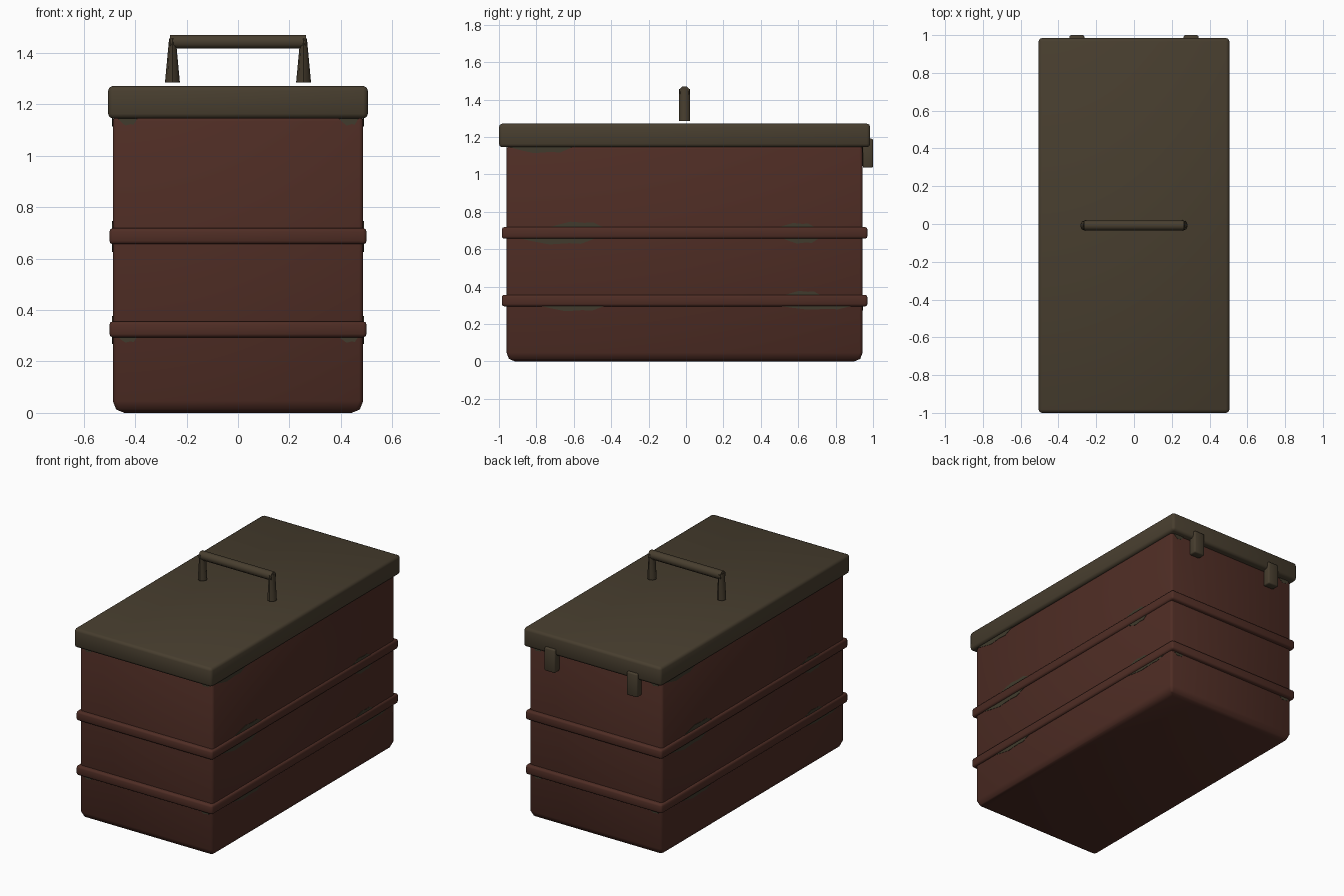
import bpy, bmesh, math
from mathutils import Matrix, Vector

cube = bpy.data.objects.get("Cube")
if cube:
    bpy.data.objects.remove(cube, do_unlink=True)


def material(name, rgb):
    m = bpy.data.materials.new(name)
    m.use_nodes = True
    m.diffuse_color = (*rgb, 1)
    m.node_tree.nodes["Principled BSDF"].inputs["Base Color"].default_value = (*rgb, 1)
    return m


RED = material("rust_red", (0.078, 0.026, 0.018))
OLIVE = material("dark_olive", (0.064, 0.048, 0.028))
WORN = material("worn_green", (0.052, 0.044, 0.026))
MID_Y = -0.0075


def finish(name, bm, mat):
    bmesh.ops.recalc_face_normals(bm, faces=bm.faces)
    mesh = bpy.data.meshes.new(name)
    bm.to_mesh(mesh)
    bm.free()
    mesh.materials.append(mat)
    obj = bpy.data.objects.new(name, mesh)
    bpy.context.collection.objects.link(obj)
    bpy.ops.object.select_all(action='DESELECT')
    obj.select_set(True)
    bpy.context.view_layer.objects.active = obj
    bpy.ops.object.shade_smooth_by_angle(angle=math.radians(50))
    return obj


def box(name, size, centre, bevel, mat, bottom_bevel=0):
    bm = bmesh.new()
    bmesh.ops.create_cube(bm, size=1)
    bmesh.ops.scale(bm, vec=size, verts=bm.verts)
    if bottom_bevel:
        low = [e for e in bm.edges if all(v.co.z < 0 for v in e.verts)]
        bmesh.ops.bevel(bm, geom=low, offset=bottom_bevel, segments=2,
                        profile=0.5, affect='EDGES')
        edges = [e for e in bm.edges if e.calc_face_angle(0) > 1]
    else:
        edges = list(bm.edges)
    bmesh.ops.bevel(bm, geom=edges, offset=bevel, segments=2,
                    profile=0.5, affect='EDGES')
    bmesh.ops.translate(bm, vec=centre, verts=bm.verts)
    return finish(name, bm, mat)


# Chest body, reinforcing bands and lid
box("body", (0.974, 1.904, 1.15), (0, MID_Y, 0.575), 0.016, RED, 0.045)
for name, z in (("lower_band", 0.325), ("upper_band", 0.687)):
    box(name, (1.0, 1.955, 0.062), (0, MID_Y, z), 0.013, RED)
box("lid", (1.01, 1.985, 0.126), (0, MID_Y, 1.208), 0.018, OLIVE)

# Hinges on the back
for side, name in ((1, "left_hinge"), (-1, "right_hinge")):
    box(name, (0.078, 0.055, 0.155), (side * 0.302, 0.9725, 1.113), 0.008, OLIVE)

# Handle: faceted grip on two flared posts
bm = bmesh.new()
bmesh.ops.create_cone(bm, cap_ends=True, segments=8, radius1=0.029, radius2=0.029,
                      depth=0.53)
bmesh.ops.rotate(bm, matrix=Matrix.Rotation(math.pi / 8, 3, 'Z'), verts=bm.verts)
bmesh.ops.rotate(bm, matrix=Matrix.Rotation(math.pi / 2, 3, 'Y'), verts=bm.verts)
bmesh.ops.translate(bm, vec=(0, MID_Y, 1.443), verts=bm.verts)
finish("handle_grip", bm, OLIVE)
for side, name in ((1, "left_handle_post"), (-1, "right_handle_post")):
    bm = bmesh.new()
    bmesh.ops.create_cone(bm, cap_ends=True, segments=8, radius1=0.029,
                          radius2=0.029, depth=0.17)
    for v in bm.verts:
        v.co.x *= 0.45 if v.co.z > 0 else 1
    bmesh.ops.translate(bm, vec=(side * 0.255, MID_Y, 1.37), verts=bm.verts)
    finish(name, bm, OLIVE)

# Worn paint patches beside the bands and below the lid
OUTLINE = ((-0.5, 0), (-0.32, 0.5), (-0.1, 1), (0.15, 0.8), (0.3, 0.9), (0.5, 0))


def worn_patch(name, turn, along, z, length, height):
    bm = bmesh.new()
    reach = 0.489 if turn in (90, 270) else 0.9535
    verts = [bm.verts.new((along + u * length, -reach, z + v * height))
             for u, v in OUTLINE]
    face = bm.faces.new(verts)
    solid = bmesh.ops.extrude_face_region(bm, geom=[face])["geom"]
    bmesh.ops.translate(bm, vec=(0, 0.004, 0),
                        verts=[v for v in solid if isinstance(v, bmesh.types.BMVert)])
    bmesh.ops.rotate(bm, matrix=Matrix.Rotation(math.radians(turn), 3, 'Z'),
                     verts=bm.verts)
    bmesh.ops.translate(bm, vec=Vector((0, MID_Y, 0)), verts=bm.verts)
    finish(name, bm, WORN)


PATCHES = (
    (-0.58, 0.715, 0.3, 0.032), (-0.68, 0.66, 0.42, -0.035),
    (0.6, 0.715, 0.2, 0.025), (0.62, 0.66, 0.2, -0.03),
    (-0.6, 0.298, 0.35, -0.03), (0.63, 0.352, 0.2, 0.025),
    (0.7, 0.298, 0.4, -0.022), (-0.77, 1.148, 0.35, -0.035),
)
for turn, side in ((90, "left"), (270, "right")):
    for i, patch in enumerate(PATCHES):
        worn_patch(f"{side}_worn_patch_{i + 1}", turn, *patch)
for turn, side in ((0, "front"), (180, "back")):
    for x in (-0.43, 0.43):
        worn_patch(f"{side}_worn_corner", turn, x, 1.147, 0.08, -0.03)
        worn_patch(f"{side}_worn_band_edge", turn, x, 0.298, 0.08, -0.025)
